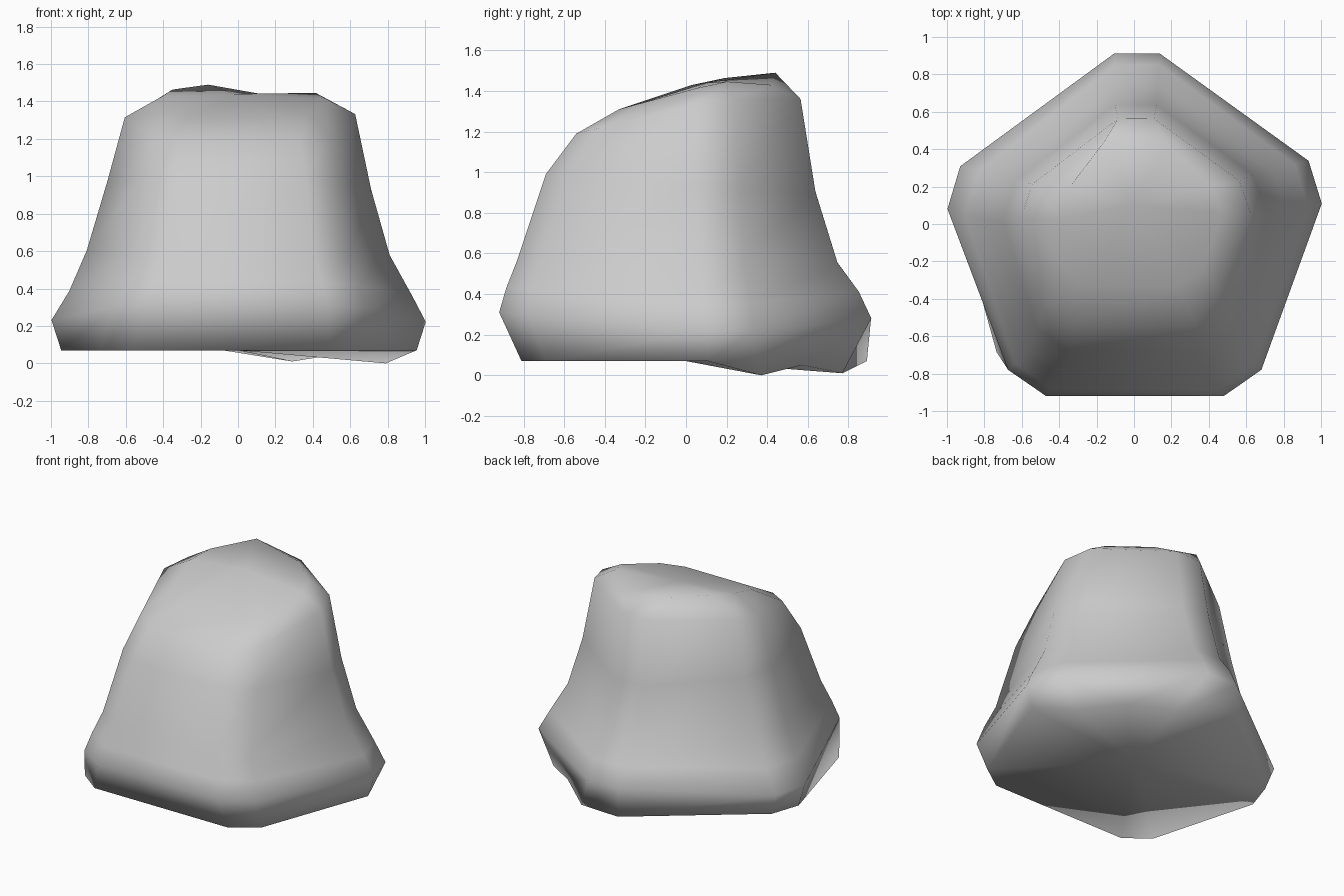
import bpy, bmesh, math
from mathutils import Vector

if "Cube" in bpy.data.objects:
    bpy.data.objects.remove(bpy.data.objects["Cube"])

# Chamfer size, then five corners per level: front left, front right, right, back, left
levels = [
    (0.13, [(-.70, -.81, .07), (.62, -.81, .07), (1.0, .23, .07), (.02, .97, .07), (-.98, .20, .07)]),
    (0.15, [(-.62, -.92, .31), (.63, -.92, .31), (1.055, .25, .21), (.015, 1.0, .29), (-1.05, .22, .22)]),
    (0.15, [(-.59, -.885, .43), (.60, -.885, .43), (.98, .23, .35), (.015, .94, .42), (-.95, .19, .38)]),
    (0.14, [(-.54, -.83, .57), (.55, -.83, .57), (.85, .20, .58), (.01, .83, .55), (-.85, .16, .61)]),
    (0.14, [(-.48, -.69, .99), (.50, -.69, .99), (.75, .18, .92), (.01, .72, .90), (-.74, .15, .97)]),
    (0.12, [(-.43, -.54, 1.19), (.45, -.54, 1.19), (.66, .16, 1.36), (.01, .635, 1.36), (-.64, .14, 1.34)]),
    (0.10, [(-.34, -.33, 1.31), (.34, -.33, 1.31), (.50, .15, 1.44), (-.05, .49, 1.48), (-.42, .12, 1.46)]),
]


def chamfered(corners, cut):
    """Replace each corner by two points, one along each adjoining edge."""
    pts = [Vector(c) for c in corners]
    ring = []
    for i, p in enumerate(pts):
        ring.append(p + (pts[i - 1] - p).normalized() * cut)
        ring.append(p + (pts[(i + 1) % 5] - p).normalized() * cut)
    return ring


bm = bmesh.new()
rings = [[bm.verts.new(p) for p in chamfered(c, cut)] for cut, c in levels]

# Rock sides
for lower, upper in zip(rings, rings[1:]):
    for i in range(10):
        j = (i + 1) % 10
        bm.faces.new((lower[i], lower[j], upper[j], upper[i]))

# Sloping top with an uneven back rim
rings[-1][6].co = (.18, .42, 1.43)
rings[-1][7].co = (-.16, .44, 1.49)
crown = bm.verts.new((-.02, .10, 1.44))
for i in range(10):
    bm.faces.new((rings[-1][i], rings[-1][(i + 1) % 10], crown))

# Underside, with two low points along the back right edge
rings[0][5].co = (.79, .37, 0)
rings[0][6].co = (.29, .77, .01)
edge = next(e for e in rings[0][5].link_edges if e.other_vert(rings[0][5]) == rings[0][6])
_, mid = bmesh.utils.edge_split(edge, rings[0][5], .5)
mid.co.z = .05
base = rings[0][:6] + [mid] + rings[0][6:]
centre = bm.verts.new((0, 0, .07))
for i in range(len(base)):
    bm.faces.new((base[(i + 1) % len(base)], base[i], centre))

bmesh.ops.recalc_face_normals(bm, faces=bm.faces)
mesh = bpy.data.meshes.new("rock")
bm.to_mesh(mesh)
bm.free()
rock = bpy.data.objects.new("rock", mesh)
bpy.context.collection.objects.link(rock)

# Smooth shading
bpy.context.view_layer.objects.active = rock
rock.select_set(True)
bpy.ops.object.shade_smooth_by_angle(angle=math.radians(85))
